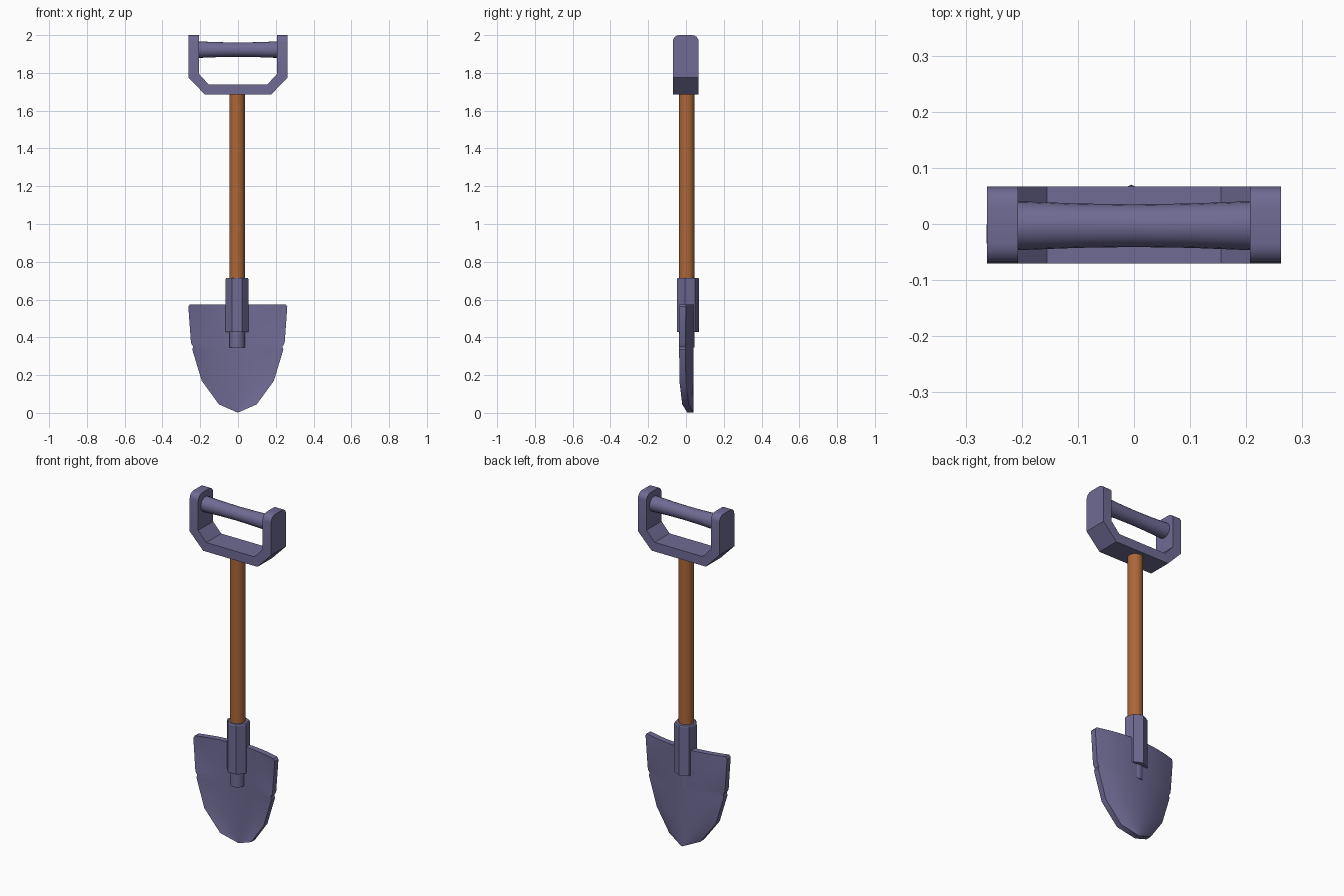
import bpy, bmesh, math
from mathutils import Vector

if "Cube" in bpy.data.objects:
    bpy.data.objects.remove(bpy.data.objects["Cube"])


def material(name, rgb):
    m = bpy.data.materials.new(name)
    m.diffuse_color = (*rgb, 1)
    m.use_nodes = True
    m.node_tree.nodes["Principled BSDF"].inputs["Base Color"].default_value = m.diffuse_color
    return m


steel = material("blue grey steel", (0.158, 0.146, 0.295))
wood = material("brown wood", (0.41, 0.135, 0.04))


def finish(bm, name, mat, smooth=None):
    bmesh.ops.recalc_face_normals(bm, faces=bm.faces)
    me = bpy.data.meshes.new(name)
    bm.to_mesh(me)
    bm.free()
    ob = bpy.data.objects.new(name, me)
    bpy.context.collection.objects.link(ob)
    me.materials.append(mat)
    if smooth:
        bpy.ops.object.select_all(action='DESELECT')
        ob.select_set(True)
        bpy.context.view_layer.objects.active = ob
        bpy.ops.object.shade_smooth_by_angle(angle=math.radians(smooth))
    return ob


def rod(name, mat, rings, sides, place, smooth=None):
    """Capped rod; rings are (distance, radius), place maps (a, b, distance) to xyz."""
    bm = bmesh.new()
    loops = []
    for d, r in rings:
        loops.append([bm.verts.new(place(r * math.sin(2 * math.pi * i / sides),
                                         r * math.cos(2 * math.pi * i / sides), d))
                      for i in range(sides)])
    for a, b in zip(loops, loops[1:]):
        for i in range(sides):
            j = (i + 1) % sides
            bm.faces.new((a[i], a[j], b[j], b[i]))
    bm.faces.new(loops[0])
    bm.faces.new(loops[-1])
    return finish(bm, name, mat, smooth)


def upright(y):
    return lambda a, b, d: (a - 0.005, b + y, d)


# Shaft, its steel peg in front of the blade, and the faceted socket
rod("shaft", wood, [(0.5, 0.041), (1.70, 0.041)], 20, upright(0.004), 40)
rod("peg", steel, [(0.345, 0.041), (0.5, 0.041)], 20, upright(0.004), 40)
rod("socket", steel, [(0.427, 0.062), (0.708, 0.062), (0.715, 0.058)], 7, upright(0.008))

# Grip bar, slightly waisted
rod("grip_bar", steel,
    [(-0.22, 0.0435), (-0.19, 0.043), (-0.1, 0.0395), (0, 0.038),
     (0.1, 0.0395), (0.19, 0.043), (0.22, 0.0435)],
    20, lambda a, b, d: (d, b - 0.003, 1.923 + a), 40)

# Handle yoke: U profile pushed through in y, arm tops rounded
half = [(0.175, 1.685), (0.262, 1.775), (0.262, 2.0), (0.207, 2.0),
        (0.207, 1.795), (0.155, 1.738)]
outline = half + [(-x, z) for x, z in reversed(half)]
bm = bmesh.new()
front = [bm.verts.new((x, -0.07, z)) for x, z in outline]
back = [bm.verts.new((x, 0.067, z)) for x, z in outline]
n = len(outline)
bm.faces.new(front)
bm.faces.new(back[::-1])
for i in range(n):
    j = (i + 1) % n
    bm.faces.new((front[i], back[i], back[j], front[j]))
tops = [e for e in bm.edges
        if all(v.co.z > 1.99 for v in e.verts)
        and abs(e.verts[0].co.y - e.verts[1].co.y) < 1e-4]
bmesh.ops.bevel(bm, geom=tops, offset=0.035, segments=4, profile=0.5, affect='EDGES')
bmesh.ops.triangulate(bm, faces=[f for f in bm.faces if len(f.verts) > 4])
finish(bm, "handle_yoke", steel, 30)

# Blade: rows of (height, half width, front y at the edge), dished backwards in the middle
rows = [(0.575, 0.253, -0.034), (0.563, 0.262, -0.035), (0.37, 0.248, -0.036),
        (0.35, 0.236, -0.036), (0.335, 0.241, -0.036), (0.17, 0.191, -0.035),
        (0.045, 0.1, -0.02), (0.003, 0.004, 0.006)]
cols, thick = 12, 0.034
bm = bmesh.new()


def sheet(dy):
    grid = []
    for z, w, ye in rows:
        us = [2 * i / cols - 1 for i in range(cols + 1)]
        grid.append([bm.verts.new((u * w - 0.001, 0.006 + (ye - 0.006) * u * u + dy, z))
                     for u in us])
    for a, b in zip(grid, grid[1:]):
        for i in range(cols):
            bm.faces.new((a[i], a[i + 1], b[i + 1], b[i]))
    return grid


f, k = sheet(0), sheet(thick)
rim = [[g[0][i] for i in range(cols + 1)] + [r[-1] for r in g[1:]]
       + g[-1][-2::-1] + [r[0] for r in g[-2:0:-1]] for g in (f, k)]
m = len(rim[0])
for i in range(m):
    j = (i + 1) % m
    bm.faces.new((rim[0][i], rim[0][j], rim[1][j], rim[1][i]))
finish(bm, "blade", steel, 35)
